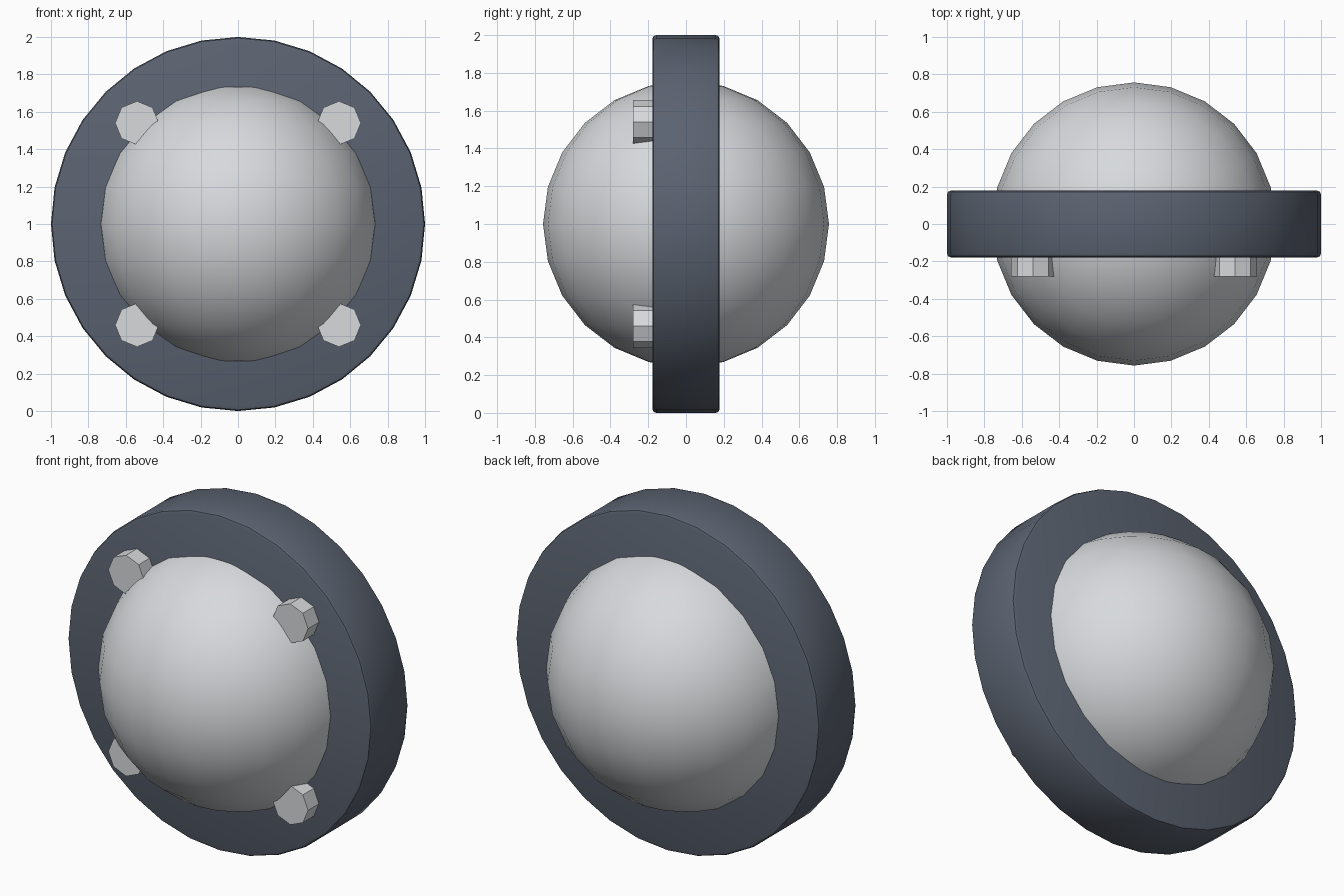
import bpy
import math

if "Cube" in bpy.data.objects:
    bpy.data.objects.remove(bpy.data.objects["Cube"], do_unlink=True)


def make_material(name, rgb):
    mat = bpy.data.materials.new(name)
    mat.use_nodes = True
    mat.diffuse_color = (*rgb, 1)
    mat.node_tree.nodes["Principled BSDF"].inputs["Base Color"].default_value = (*rgb, 1)
    return mat


slate = make_material("slate grey", (0.105, 0.125, 0.165))
silver = make_material("light grey", (0.68, 0.70, 0.72))


def finish(name, mat):
    obj = bpy.context.object
    obj.name = name
    obj.data.materials.append(mat)
    return obj


def cylinder_along_y(name, sides, radius, y0, y1, x, z, mat):
    bpy.ops.mesh.primitive_cylinder_add(
        vertices=sides, radius=radius, depth=y1 - y0,
        location=(x, (y0 + y1) / 2, z), rotation=(math.pi / 2, 0, 0))
    return finish(name, mat)


# Thick wheel-like ring with a softened rim
ring = cylinder_along_y("outer_ring", 32, 1.0, -0.178, 0.178, 0, 1, slate)
bevel = ring.modifiers.new("rim_bevel", "BEVEL")
bevel.width = 0.02
bevel.segments = 2
bevel.limit_method = "ANGLE"
bevel.angle_limit = math.radians(40)
bpy.ops.object.modifier_apply(modifier=bevel.name)
bpy.ops.object.shade_smooth_by_angle(angle=math.radians(40))

# Central ball, bulging from both sides of the ring
bpy.ops.mesh.primitive_uv_sphere_add(segments=24, ring_count=12, radius=0.757, location=(0, 0, 1))
finish("central_ball", silver)
bpy.ops.object.shade_smooth()

# Four octagonal bolts on the front face
for side, sx in (("left", 1), ("right", -1)):
    for level, sz in (("upper", 1), ("lower", -1)):
        cylinder_along_y(f"{level}_{side}_bolt", 8, 0.117, -0.28, -0.12,
                         sx * 0.54, 1 + sz * 0.54, silver)
